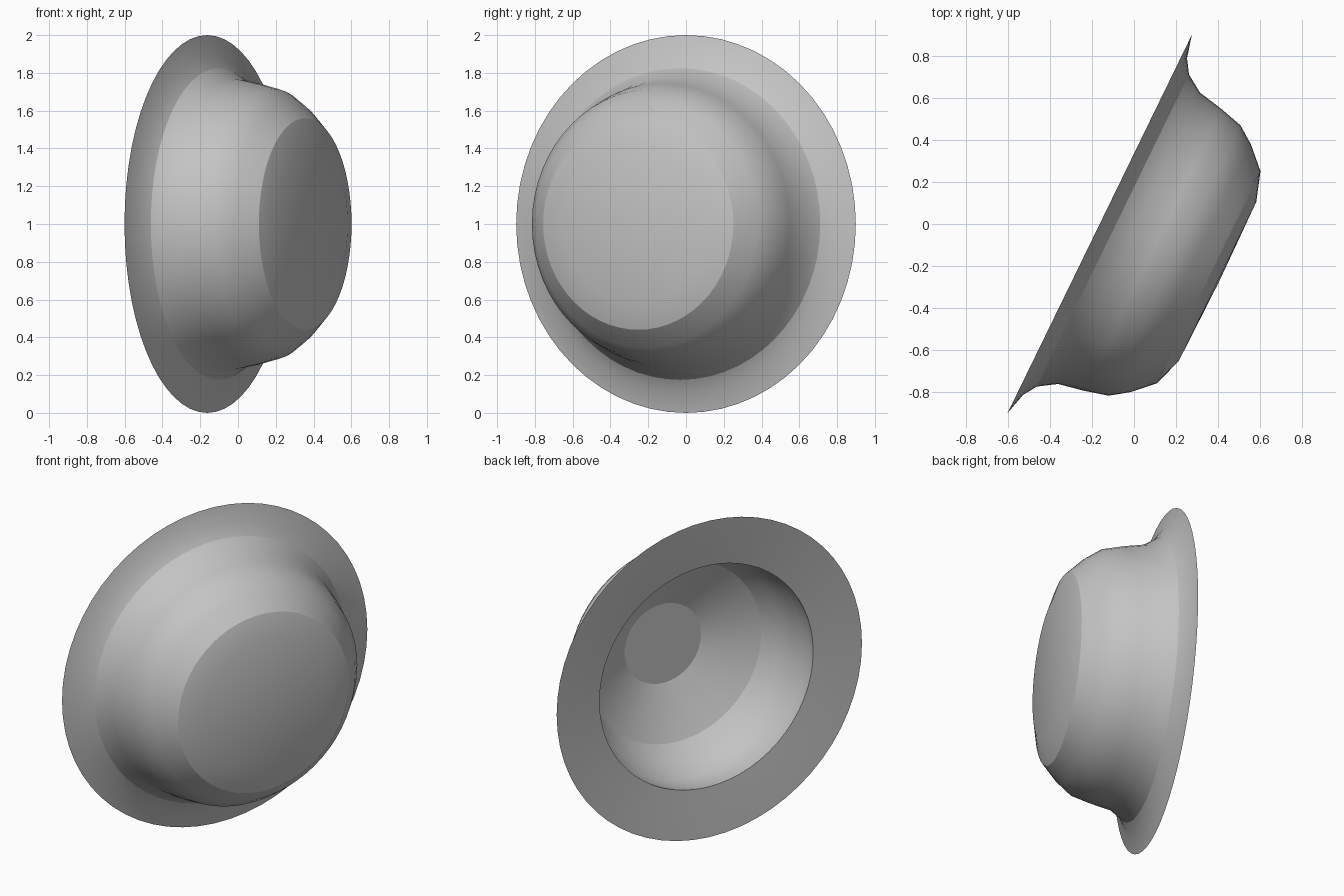
import bpy, bmesh, math
from mathutils import Vector, Matrix

cube = bpy.data.objects.get("Cube")
if cube:
    bpy.data.objects.remove(cube, do_unlink=True)

grey = bpy.data.materials.new("plain grey")
grey.use_nodes = True
grey.diffuse_color = (0.55, 0.55, 0.55, 1)
grey.node_tree.nodes["Principled BSDF"].inputs["Base Color"].default_value = grey.diffuse_color

# The hat lies on its side, crown pointing right and forward
axis = Vector((0.899, -0.438, 0)).normalized()
tilt = axis.to_track_quat('Z', 'Y').to_matrix().to_4x4()
place = Matrix.Translation((-0.163, 0, 1)) @ tilt


def revolve(name, profile, sides, inward, angle):
    """Turn (radius, height) points about the hat's axis; the last is the tip."""
    bm = bmesh.new()
    rings = []
    for r, h in profile[:-1]:
        rings.append([bm.verts.new((r * math.cos(2 * math.pi * i / sides),
                                    r * math.sin(2 * math.pi * i / sides), h))
                      for i in range(sides)])
    tip = bm.verts.new((0, 0, profile[-1][1]))
    for i in range(sides):
        j = (i + 1) % sides
        for a, b in zip(rings, rings[1:]):
            bm.faces.new((a[i], a[j], b[j], b[i]))
        bm.faces.new((rings[-1][i], rings[-1][j], tip))
    if inward:
        bmesh.ops.reverse_faces(bm, faces=bm.faces[:])
    bm.transform(place)
    mesh = bpy.data.meshes.new(name)
    bm.to_mesh(mesh)
    bm.free()
    mesh.materials.append(grey)
    obj = bpy.data.objects.new(name, mesh)
    bpy.context.collection.objects.link(obj)
    bpy.ops.object.select_all(action='DESELECT')
    obj.select_set(True)
    bpy.context.view_layer.objects.active = obj
    bpy.ops.object.shade_smooth_by_angle(angle=math.radians(angle))


# Outer skin: flared brim, upright wall, rounded shoulder, nearly flat crown
revolve("outer_shell", [(1, 0), (0.89, 0.028), (0.825, 0.07), (0.77, 0.155),
                        (0.745, 0.28), (0.715, 0.395), (0.655, 0.48),
                        (0.56, 0.577), (0.42, 0.623), (0, 0.63)], 60, False, 24)

# Inner lining: flat brim underside, crisp lip, rounded bowl, small flat disc
revolve("inner_lining", [(1, 0), (0.85, 0.016), (0.7, 0.035), (0.71, 0.1),
                         (0.7, 0.19), (0.645, 0.315), (0.565, 0.405),
                         (0.42, 0.48), (0.25, 0.55), (0, 0.55)], 60, True, 21)
